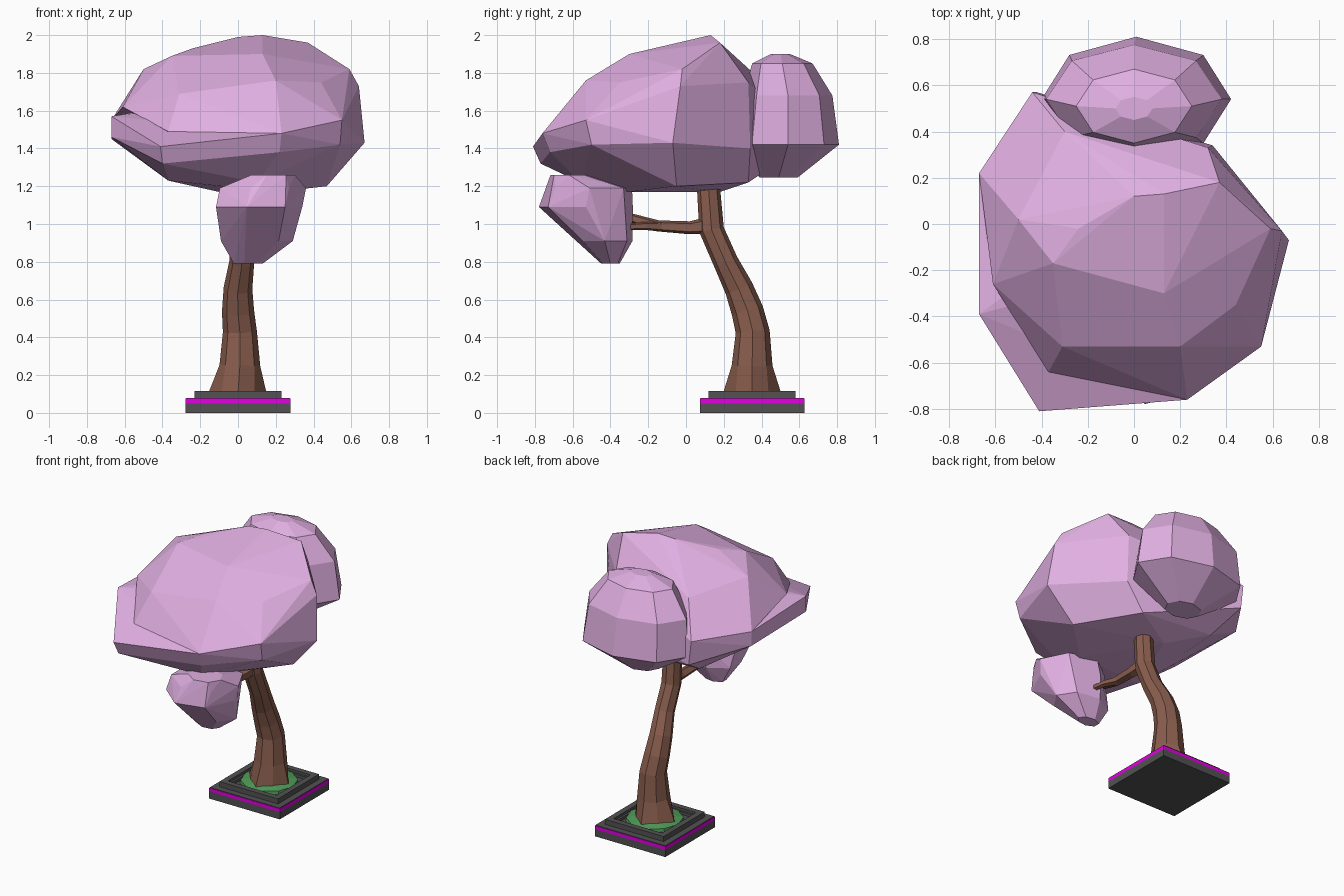
import bpy
import bmesh
from math import cos, sin, pi, radians
from mathutils import Vector

default_cube = bpy.data.objects.get("Cube")
if default_cube:
    bpy.data.objects.remove(default_cube, do_unlink=True)


def make_material(name, red, green, blue):
    material = bpy.data.materials.new(name)
    material.use_nodes = True
    colour = (red, green, blue, 1)
    material.diffuse_color = colour
    shader = material.node_tree.nodes["Principled BSDF"]
    shader.inputs["Base Color"].default_value = colour
    shader.inputs["Roughness"].default_value = 0.9
    return material


blossom = make_material("blossom pink", 0.75, 0.43, 0.76)
bark = make_material("bark brown", 0.25, 0.11, 0.075)
stone = make_material("dark stone", 0.085, 0.085, 0.085)
trim = make_material("magenta trim", 0.75, 0, 0.75)
grass = make_material("grass green", 0.08, 0.33, 0.1)


def finish(bm, name, material):
    """Turn a bmesh into a flat shaded object."""
    bmesh.ops.recalc_face_normals(bm, faces=bm.faces)
    mesh = bpy.data.meshes.new(name)
    bm.to_mesh(mesh)
    bm.free()
    mesh.materials.append(material)
    thing = bpy.data.objects.new(name, mesh)
    bpy.context.collection.objects.link(thing)


def hull(name, points, material):
    """Faceted convex clump wrapped around a set of points."""
    bm = bmesh.new()
    for point in points:
        bm.verts.new(point)
    bmesh.ops.convex_hull(bm, input=bm.verts)
    loose = [v for v in bm.verts if not v.link_faces]
    bmesh.ops.delete(bm, geom=loose, context="VERTS")
    bmesh.ops.dissolve_limit(bm, angle_limit=radians(4),
                             verts=bm.verts, edges=bm.edges)
    finish(bm, name, material)


def ring_points(rings, sides):
    """Points on stacked ellipses given as x, y, z, x radius, y radius."""
    points = []
    for x, y, z, rx, ry in rings:
        for i in range(sides):
            angle = 2 * pi * i / sides
            points.append((x + rx * cos(angle), y + ry * sin(angle), z))
    return points


def tube(name, stations, sides, material, root_flare=0):
    """Tapered limb through stations given as x, y, z, radius."""
    bm = bmesh.new()
    centres = [Vector(station[:3]) for station in stations]
    last = len(stations) - 1
    rings = []
    for n, station in enumerate(stations):
        tangent = centres[min(n + 1, last)] - centres[max(n - 1, 0)]
        across = tangent.cross(Vector((0, 1, 0) if abs(tangent.z) > abs(tangent.y)
                                      else (0, 0, 1))).normalized()
        along = tangent.cross(across).normalized()
        ring = []
        for i in range(sides):
            angle = 2 * pi * i / sides
            radius = station[3]
            if n == 0 and i % 2:
                radius *= 1 - root_flare
            ring.append(bm.verts.new(centres[n] + radius
                                     * (cos(angle) * across + sin(angle) * along)))
        rings.append(ring)
    for low, high in zip(rings, rings[1:]):
        for i in range(sides):
            j = (i + 1) % sides
            bm.faces.new((low[i], low[j], high[j], high[i]))
    bm.faces.new(rings[0])
    bm.faces.new(rings[-1])
    finish(bm, name, material)


def slab(name, half, bottom, top, material):
    """Square slab around the trunk."""
    bm = bmesh.new()
    bmesh.ops.create_cube(bm, size=1)
    for v in bm.verts:
        v.co = (v.co.x * 2 * half, v.co.y * 2 * half + PLANTER_Y,
                top if v.co.z > 0 else bottom)
    finish(bm, name, material)


def frame(name, outer, inner, bottom, top, material):
    """Square frame around the trunk with an open middle."""
    bm = bmesh.new()
    corners = [(-1, -1), (1, -1), (1, 1), (-1, 1)]
    section = [(outer, bottom), (outer, top), (inner, top), (inner, bottom)]
    loops = [[bm.verts.new((x * half, y * half + PLANTER_Y, z)) for half, z in section]
             for x, y in corners]
    for i, loop in enumerate(loops):
        following = loops[(i + 1) % len(loops)]
        for j in range(len(section)):
            k = (j + 1) % len(section)
            bm.faces.new((loop[j], following[j], following[k], loop[k]))
    finish(bm, name, material)


# Square planter
PLANTER_Y = 0.35
slab("planter_base", 0.277, 0, 0.05, stone)
slab("planter_trim", 0.277, 0.05, 0.075, trim)
slab("planter_ledge", 0.274, 0.075, 0.079, stone)
frame("planter_rim", 0.23, 0.19, 0.079, 0.115, stone)
frame("planter_inner_step", 0.19, 0.175, 0.079, 0.098, stone)
hull("grass_patch", ring_points([(0, PLANTER_Y, 0.08, 0.188, 0.188),
                                 (0, PLANTER_Y, 0.103, 0.185, 0.185),
                                 (0, PLANTER_Y, 0.115, 0.13, 0.13)], 10), grass)

# Leaning trunk with flared roots, and a forked branch
tube("trunk", [(0, 0.35, 0.1, 0.155), (0.01, 0.35, 0.25, 0.108),
               (0.01, 0.353, 0.43, 0.09), (0, 0.325, 0.54, 0.085),
               (0, 0.28, 0.66, 0.076), (0.02, 0.21, 0.8, 0.066),
               (0.02, 0.135, 0.97, 0.066), (0.02, 0.115, 1.25, 0.06)],
     8, bark, root_flare=0.2)
tube("branch", [(0.02, 0.14, 0.995, 0.05), (0.03, 0.02, 0.98, 0.036),
                (0.02, -0.15, 0.99, 0.031), (-0.02, -0.38, 1.06, 0.02)], 5, bark)
tube("branch_fork", [(0.02, -0.12, 0.985, 0.027), (0.06, -0.22, 0.99, 0.022),
                     (0.1, -0.38, 0.98, 0.015)], 5, bark)

# Large main crown: a wide brim with a stepped cap above it
rear_brim = [(0.23, -0.76, 1.48), (0.55, -0.53, 1.55), (0.64, -0.03, 1.73),
             (0.32, 0.33, 1.75), (-0.44, 0.57, 1.55), (-0.67, 0.22, 1.55)]
front_brim = [(-0.67, -0.39, 1.57), (-0.41, -0.81, 1.41)]
low_brim = [(-0.67, -0.39, 1.46), (-0.4, -0.77, 1.32), (0.22, -0.72, 1.38),
            (0.54, -0.5, 1.42), (0.67, -0.07, 1.43), (0.34, 0.34, 1.4),
            (-0.42, 0.57, 1.38), (-0.67, 0.22, 1.45)]
underside = [(-0.37, -0.4, 1.23), (0.1, -0.56, 1.22), (0.2, -0.3, 1.17),
             (0.47, -0.05, 1.2), (0.2, 0.33, 1.22), (-0.35, 0.35, 1.25),
             (-0.1, 0.18, 1.17)]
cap_edge = [(-0.61, -0.26, 1.62), (-0.37, -0.64, 1.49)]
cap_top = [(0.13, 0.13, 2), (0, 0.12, 1.99), (0.37, 0.18, 1.96),
           (-0.24, -0.02, 1.93), (-0.35, -0.17, 1.89), (-0.5, 0.02, 1.82),
           (0.13, -0.3, 1.9), (-0.31, -0.53, 1.69), (0.2, -0.53, 1.76),
           (0.44, -0.35, 1.75), (0.59, -0.02, 1.82), (-0.3, 0.4, 1.76)]
hull("crown_brim", rear_brim + front_brim + low_brim + underside, blossom)
hull("crown_cap", rear_brim + cap_edge + cap_top, blossom)

# Rear clump
hull("rear_crown", ring_points([(0, 0.49, 1.245, 0.13, 0.1),
                                (0.01, 0.54, 1.42, 0.41, 0.27),
                                (0, 0.54, 1.68, 0.38, 0.235),
                                (0, 0.51, 1.85, 0.25, 0.16),
                                (0, 0.5, 1.9, 0.08, 0.05)], 8), blossom)

# Small clump hanging from the branch
hull("lower_crown", ring_points([(0.05, -0.4, 0.79, 0.08, 0.05),
                                 (0.09, -0.43, 0.91, 0.2, 0.15),
                                 (0.1, -0.53, 1.09, 0.24, 0.255),
                                 (0.12, -0.51, 1.19, 0.24, 0.23),
                                 (0.18, -0.62, 1.26, 0.12, 0.1)], 7), blossom)
